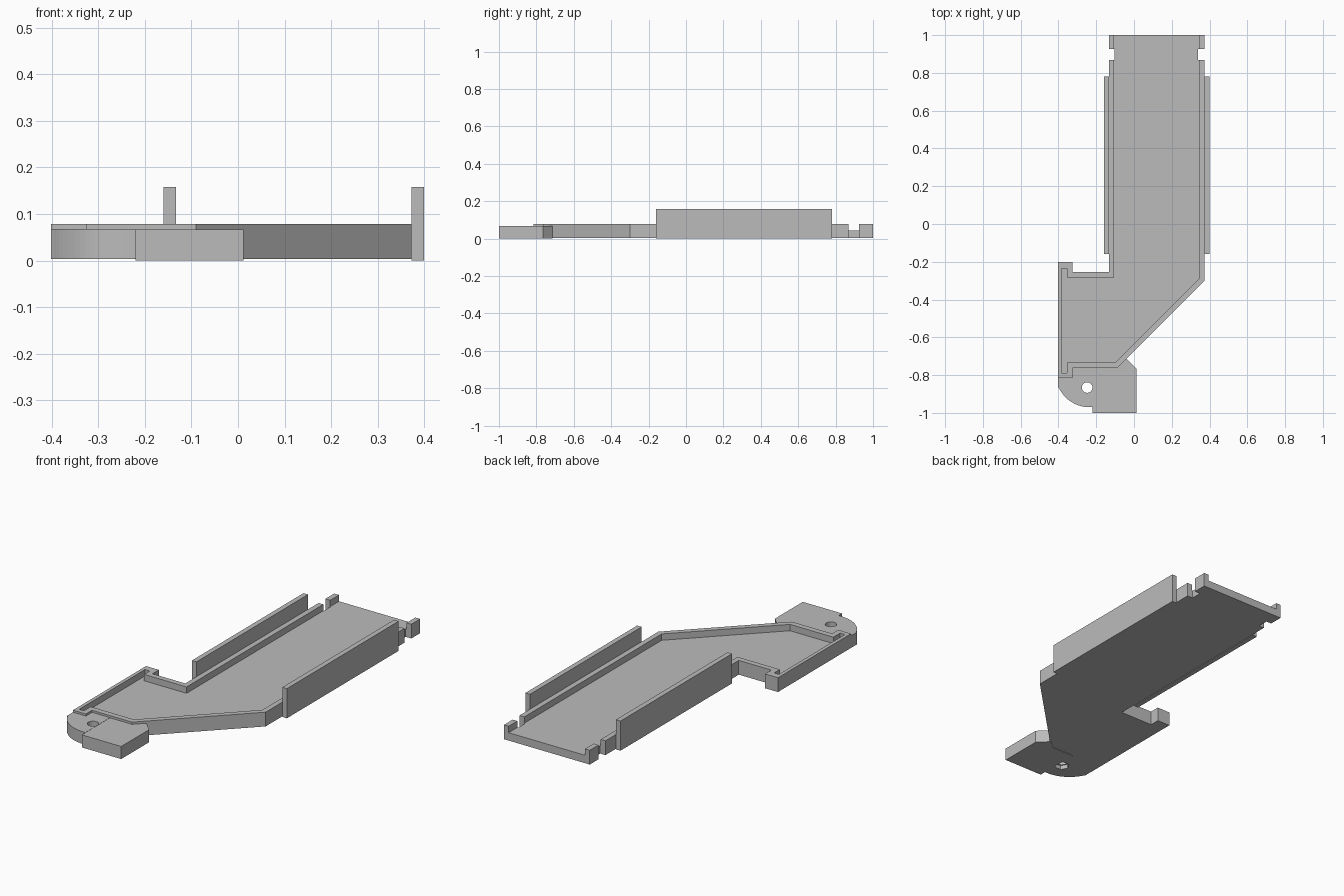
import bpy
import bmesh
from math import sin, cos, radians

cube = bpy.data.objects.get("Cube")
if cube:
    bpy.data.objects.remove(cube, do_unlink=True)

grey = bpy.data.materials.new("plain grey")
grey.use_nodes = True
grey.diffuse_color = (0.5, 0.5, 0.5, 1)
grey.node_tree.nodes["Principled BSDF"].inputs["Base Color"].default_value = (0.5, 0.5, 0.5, 1)


def prism(name, points, low, high):
    """Extrude a flat outline from one height to another."""
    bm = bmesh.new()
    base = bm.faces.new([bm.verts.new((x, y, low)) for x, y in points])
    top = bmesh.ops.extrude_face_region(bm, geom=[base])["geom"]
    moved = [v for v in top if isinstance(v, bmesh.types.BMVert)]
    bmesh.ops.translate(bm, verts=moved, vec=(0, 0, high - low))
    bmesh.ops.recalc_face_normals(bm, faces=bm.faces)
    mesh = bpy.data.meshes.new(name)
    bm.to_mesh(mesh)
    bm.free()
    mesh.materials.append(grey)
    obj = bpy.data.objects.new(name, mesh)
    bpy.context.collection.objects.link(obj)
    return obj


def rect(x0, x1, y0, y1):
    return [(x0, y0), (x1, y0), (x1, y1), (x0, y1)]


def arc(x, y, r, start, end, steps):
    angles = [radians(start + (end - start) * i / steps) for i in range(steps + 1)]
    return [(x + r * cos(a), y + r * sin(a)) for a in angles]


def carve(obj, cutter):
    """Subtract the cutter for good and discard it."""
    cutter.hide_render = True
    mod = obj.modifiers.new("carve", "BOOLEAN")
    mod.operation = "DIFFERENCE"
    mod.solver = "EXACT"
    mod.object = cutter
    bpy.context.view_layer.objects.active = obj
    bpy.ops.object.modifier_apply(modifier=mod.name)
    bpy.data.objects.remove(cutter, do_unlink=True)


# Tray: full outline, hollowed from above to leave floor and low walls
tray = prism("tray", [
    (-0.133, 1), (-0.133, -0.254), (-0.326, -0.254), (-0.326, -0.2),
    (-0.402, -0.2), (-0.402, -0.815), (-0.326, -0.815), (-0.326, -0.763),
    (-0.09, -0.763), (0.373, -0.3), (0.373, 1)], 0.003, 0.079)
carve(tray, prism("tray_cavity", [
    (-0.105, 1.1), (-0.105, -0.283), (-0.355, -0.283), (-0.355, -0.235),
    (-0.383, -0.235), (-0.383, -0.79), (-0.355, -0.79), (-0.355, -0.733),
    (-0.1, -0.733), (0.345, -0.288), (0.345, 1.1)], 0.045, 0.2))

# Side notches near the back end
for x0, x1 in ((-0.2, -0.102), (0.34, 0.45)):
    carve(tray, prism("notch", rect(x0, x1, 0.868, 0.926), -0.1, 0.2))

# Tall rails outside the tray walls
for name, x in (("right_rail", -0.16), ("left_rail", 0.373)):
    prism(name, rect(x, x + 0.027, -0.16, 0.78), 0, 0.158)

# Rounded mounting plate with a screw hole and a nut pocket underneath
plate = prism("mounting_plate",
              [(-0.33, -0.75), (-0.33, -0.805), (-0.402, -0.805), (-0.402, -0.865)]
              + arc(-0.235, -0.79, 0.18, 206, 270, 16)
              + [(-0.22, -0.97), (-0.22, -0.75)], 0.003, 0.068)
carve(plate, prism("screw_hole", arc(-0.248, -0.866, 0.028, 0, 345, 23), -0.1, 0.2))
carve(plate, prism("nut_pocket", arc(-0.248, -0.866, 0.038, 0, 300, 5), -0.1, 0.025))

# Square block beside the plate
prism("mounting_block", [
    (-0.22, -1), (0.012, -1), (0.012, -0.765), (-0.04, -0.713),
    (-0.05, -0.713), (-0.09, -0.75), (-0.22, -0.75)], 0, 0.067)
